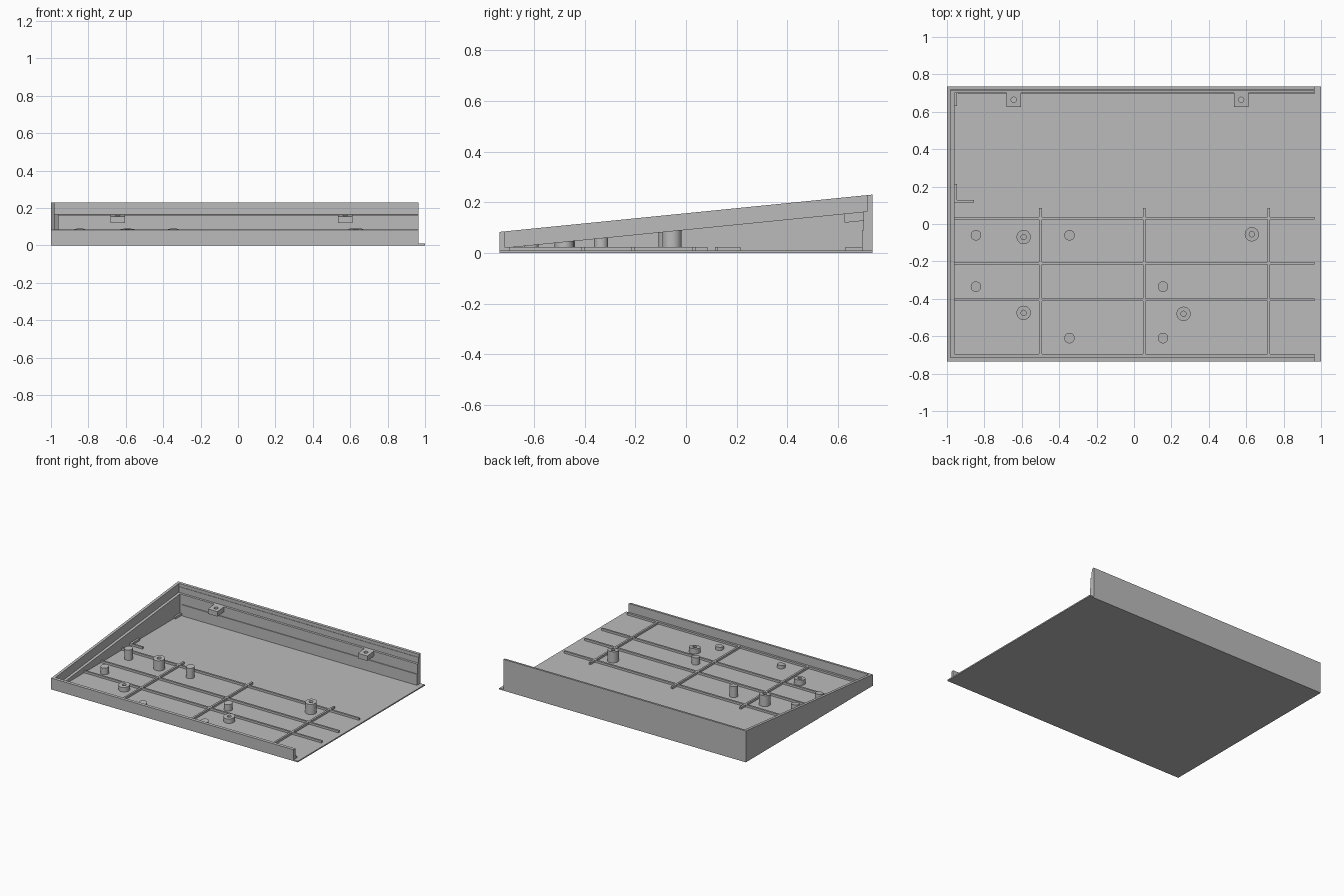
import bpy, bmesh, math

if "Cube" in bpy.data.objects:
    bpy.data.objects.remove(bpy.data.objects["Cube"])

grey = bpy.data.materials.new("plain grey")
grey.use_nodes = True
grey.diffuse_color = (0.5, 0.5, 0.5, 1)
grey.node_tree.nodes["Principled BSDF"].inputs["Base Color"].default_value = (0.5, 0.5, 0.5, 1)

X, Y, OPEN = 1.0, 0.735, 0.965      # half width, half depth, open end of the walls
FLOOR, RIB_TOP, RIM_DROP = 0.009, 0.024, 0.064


def rim(y):
    """Height of the sloping top edge."""
    return 0.083 + (y + Y) * 0.1


def ledge(y):
    """Height of the inner step, parallel to the rim."""
    return rim(y) - RIM_DROP


def finish(name, bm, smooth=False):
    bmesh.ops.recalc_face_normals(bm, faces=bm.faces)
    mesh = bpy.data.meshes.new(name)
    bm.to_mesh(mesh)
    bm.free()
    mesh.materials.append(grey)
    ob = bpy.data.objects.new(name, mesh)
    bpy.context.collection.objects.link(ob)
    if smooth:
        bpy.ops.object.select_all(action='DESELECT')
        ob.select_set(True)
        bpy.context.view_layer.objects.active = ob
        bpy.ops.object.shade_smooth_by_angle(angle=math.radians(30))
    return ob


def extrude_x(name, outline, x0, x1):
    """Extrude a y-z outline along x."""
    bm = bmesh.new()
    face = bm.faces.new([bm.verts.new((x0, y, z)) for y, z in outline])
    new = bmesh.ops.extrude_face_region(bm, geom=[face])["geom"]
    bmesh.ops.translate(bm, vec=(x1 - x0, 0, 0),
                        verts=[v for v in new if isinstance(v, bmesh.types.BMVert)])
    return finish(name, bm)


def block(name, x0, x1, y0, y1, z0, z1):
    return extrude_x(name, [(y0, z0), (y1, z0), (y1, z1), (y0, z1)], x0, x1)


def lofted(name, x, y, rings, through=False, n=32):
    """Loft rings of (radius, height, slope, square) about an upright axis."""
    bm = bmesh.new()
    loops = []
    for radius, z, slope, square in rings:
        loop = []
        for i in range(n):
            a = math.tau * i / n
            c, s = math.cos(a), math.sin(a)
            k = radius / max(abs(c), abs(s)) if square else radius
            loop.append(bm.verts.new((x + k * c, y + k * s, z + slope * k * s)))
        loops.append(loop)
    pairs = list(zip(loops, loops[1:]))
    if through:
        pairs.append((loops[-1], loops[0]))
    else:
        bm.faces.new(loops[0])
        bm.faces.new(loops[-1])
    for low, high in pairs:
        for i in range(n):
            j = (i + 1) % n
            bm.faces.new((low[i], low[j], high[j], high[i]))
    return finish(name, bm, smooth=True)


# Floor plate, running past the walls on the open side
block("floor", -X, X, -Y, Y, 0, FLOOR)

# Sloping side wall with its inner step
for name, x0, x1, top in (("side_wall", -X, -0.98, rim), ("side_step", -0.99, -0.96, ledge)):
    extrude_x(name, [(-Y, 0), (Y, 0), (Y, top(Y)), (-Y, top(-Y))], x0, x1)

# Back wall: thin rim, step, and thickened foot
extrude_x("back_wall", [(Y, 0), (Y, rim(Y)), (0.717, rim(0.717)), (0.717, 0.205), (0.714, 0.205),
                        (0.714, ledge(0.714)), (0.7, ledge(0.7)), (0.7, 0)], -X, OPEN)
block("back_foot", -0.94, OPEN, 0.694, 0.71, 0, 0.09)

# Front wall with its low step
extrude_x("front_wall", [(-Y, 0), (-Y, rim(-Y)), (-0.715, rim(-0.715)), (-0.715, ledge(-0.715)),
                         (-0.695, ledge(-0.695)), (-0.695, 0)], -X, OPEN)

# Floor ribs in both directions
for i, y in enumerate((0.03, -0.21, -0.405)):
    block(f"cross_rib_{i + 1}", -0.97, OPEN, y - 0.007, y + 0.007, 0.002, RIB_TOP)
for i, x in enumerate((-0.5, 0.055, 0.72)):
    block(f"long_rib_{i + 1}", x - 0.007, x + 0.007, -0.7, 0.085, 0.002, RIB_TOP)

# Corner locating ribs beside the side wall
block("corner_rib_long", -0.96, -0.946, 0.115, 0.215, 0.002, RIB_TOP)
block("corner_rib_short", -0.96, -0.855, 0.115, 0.127, 0.002, RIB_TOP)
block("rear_corner_rib", -0.96, -0.946, 0.63, 0.7, 0.002, RIB_TOP)

# Plain support posts, cut level with the step
for i, (x, y) in enumerate(((-0.845, -0.06), (-0.845, -0.335), (-0.345, -0.06),
                            (-0.345, -0.61), (0.155, -0.335), (0.155, -0.61))):
    lofted(f"support_post_{i + 1}", x, y,
           [(0.028, 0.002, 0, False), (0.028, ledge(y), 0.1, False)])

# Screw posts with a blind hole
for i, (x, y) in enumerate(((-0.59, -0.07), (0.63, -0.055), (-0.59, -0.475), (0.265, -0.48))):
    top = ledge(y)
    lofted(f"screw_post_{i + 1}", x, y,
           [(0.038, 0.002, 0, False), (0.038, top, 0.1, False),
            (0.014, top, 0.1, False), (0.014, top - 0.03, 0.1, False)])

# Screw tabs on the back wall
for name, x in (("right_screw_tab", -0.643), ("left_screw_tab", 0.573)):
    y = 0.664
    top = ledge(y)
    low = top - 0.036
    lofted(name, x, y, [(0.038, low, 0.1, True), (0.038, top, 0.1, True),
                        (0.014, top, 0.1, False), (0.014, low, 0.1, False)], through=True)
